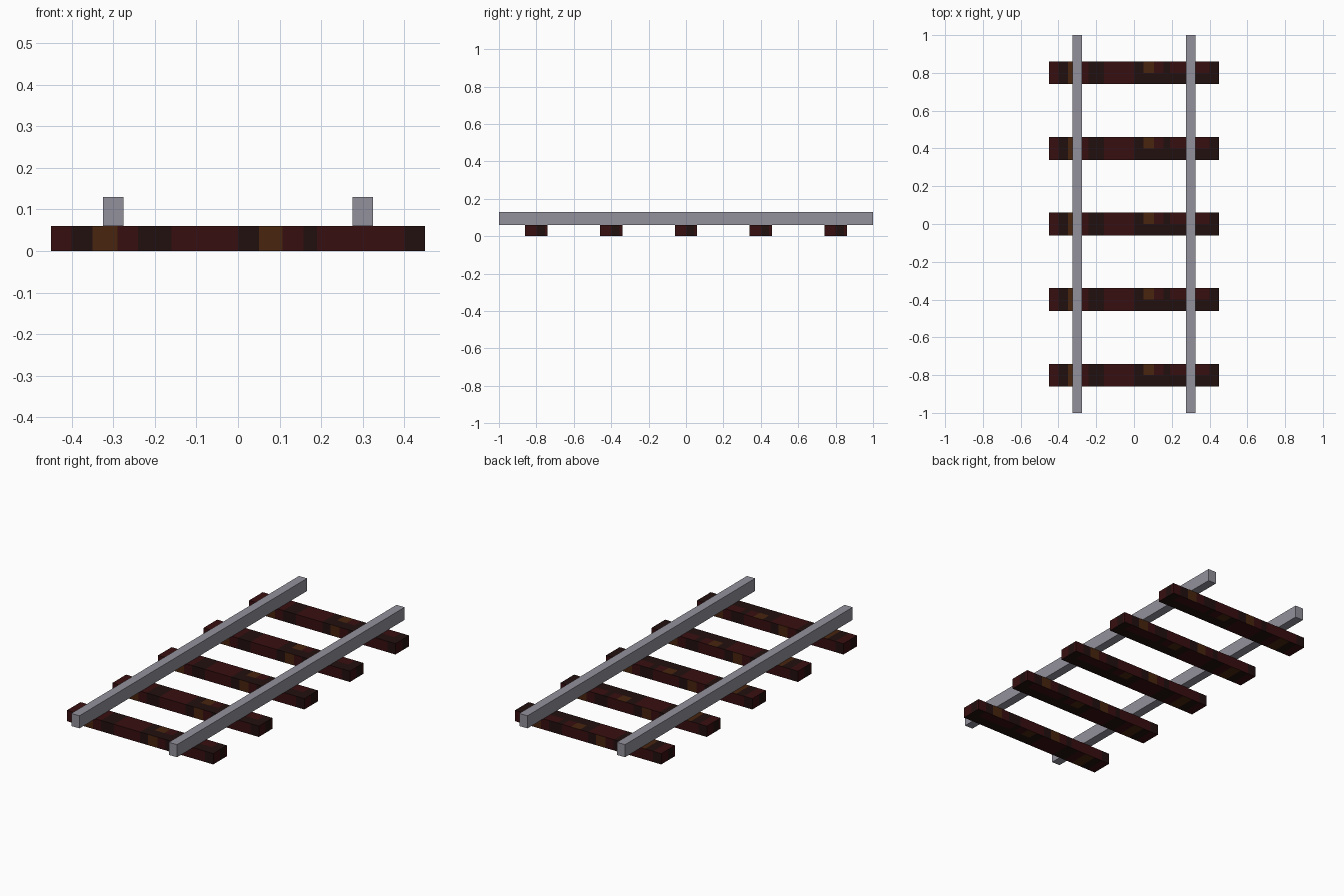
import bpy
import bmesh
from mathutils import Vector

cube = bpy.data.objects.get("Cube")
if cube:
    bpy.data.objects.remove(cube, do_unlink=True)


def make_material(name, rgb):
    mat = bpy.data.materials.new(name)
    mat.use_nodes = True
    mat.diffuse_color = (*rgb, 1)
    mat.node_tree.nodes["Principled BSDF"].inputs["Base Color"].default_value = (*rgb, 1)
    return mat


steel = make_material("steel grey", (0.29, 0.28, 0.325))
wood = [make_material("red wood", (0.039, 0.0045, 0.005)),
        make_material("dark wood", (0.015, 0.005, 0.0045)),
        make_material("brown wood", (0.065, 0.018, 0.0045))]
RED, DARK, BROWN = range(3)


def box_mesh(name, size, materials):
    mesh = bpy.data.meshes.new(name)
    bm = bmesh.new()
    bmesh.ops.create_cube(bm, size=1)
    bmesh.ops.scale(bm, vec=Vector(size), verts=bm.verts)
    for mat in materials:
        mesh.materials.append(mat)
    return mesh, bm


def place(name, mesh, location):
    obj = bpy.data.objects.new(name, mesh)
    obj.location = location
    bpy.context.collection.objects.link(obj)


# Painted bands along a sleeper: right-hand edge of each band and its colour
side_bands = [(-0.4, RED), (-0.35, DARK), (-0.29, BROWN), (-0.24, RED),
              (-0.16, DARK), (0, RED), (0.05, DARK), (0.107, BROWN),
              (0.157, RED), (0.19, DARK), (0.4, RED), (0.45, DARK)]


def band_colour(x):
    return next(colour for edge, colour in side_bands if x < edge)


def wood_colour(face):
    c, n = face.calc_center_median(), face.normal
    if abs(n.x) > 0.5:                      # sawn ends
        return DARK if 0 < c.y * n.x < 0.045 else RED
    if abs(n.y) > 0.5:                      # long sides, same seen from each side
        return band_colour(-c.x * n.y)
    if c.y < 0 and c.x > 0:                 # dark strip on top and bottom
        return DARK
    return band_colour(c.x)


# Sleeper, sliced so that the bands follow face edges
sleeper, bm = box_mesh("sleeper", (0.9, 0.12, 0.06), wood)
cuts = [(s * edge, 0, 0) for edge, _ in side_bands[:-1] for s in (1, -1)]
cuts += [(0, y, 0) for y in (-0.045, 0, 0.045)]
for cut in cuts:
    normal = (0, 1, 0) if cut[1] or not cut[0] and cut is cuts[-2] else (1, 0, 0)
    bmesh.ops.bisect_plane(bm, geom=bm.verts[:] + bm.edges[:] + bm.faces[:],
                           plane_co=cut, plane_no=normal)
bm.normal_update()
for face in bm.faces:
    face.material_index = wood_colour(face)
bm.to_mesh(sleeper)
bm.free()
for i in range(5):
    place(f"sleeper_{i + 1}", sleeper, (0, 0.4 * (i - 2), 0.03))

# Rails
rail, bm = box_mesh("rail", (0.05, 2, 0.07), [steel])
bm.to_mesh(rail)
bm.free()
for name, x in (("left_rail", 0.3), ("right_rail", -0.3)):
    place(name, rail, (x, 0, 0.095))
